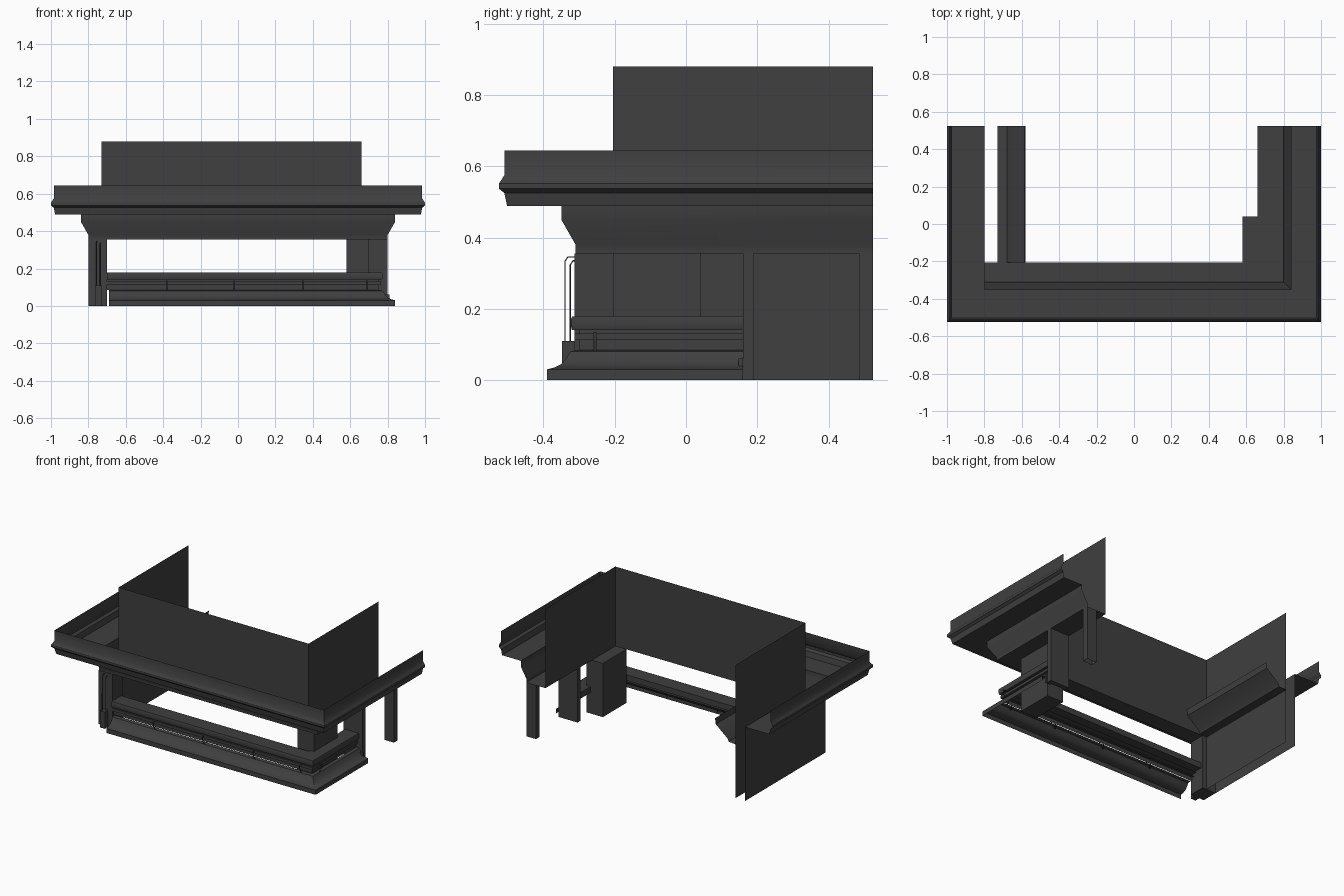
import bpy, bmesh

if "Cube" in bpy.data.objects:
    bpy.data.objects.remove(bpy.data.objects["Cube"])

DARK = bpy.data.materials.new("charcoal")
DARK.diffuse_color = (0.05, 0.05, 0.05, 1)
DARK.use_nodes = True
DARK.node_tree.nodes["Principled BSDF"].inputs["Base Color"].default_value = DARK.diffuse_color
BACK = 0.525


def finish(name, bm):
    bmesh.ops.remove_doubles(bm, verts=bm.verts, dist=0.0005)
    me = bpy.data.meshes.new(name)
    bm.to_mesh(me)
    bm.free()
    ob = bpy.data.objects.new(name, me)
    bpy.context.collection.objects.link(ob)
    me.materials.append(DARK)
    bpy.ops.object.select_all(action='DESELECT')
    ob.select_set(True)
    bpy.context.view_layer.objects.active = ob
    bpy.ops.object.shade_smooth_by_angle(angle=0.6)
    return ob


def loft(name, rows, caps=False):
    """Skin a grid of faces over rows of points."""
    bm = bmesh.new()
    grid = [[bm.verts.new(p) for p in r] for r in rows]
    for a, b in zip(grid, grid[1:]):
        for i in range(len(a) - 1):
            bm.faces.new((a[i], a[i + 1], b[i + 1], b[i]))
    if caps:
        bm.faces.new([r[0] for r in grid])
        bm.faces.new([r[-1] for r in grid][::-1])
    return finish(name, bm)


def sweep(name, profile, xl, xr, yf, yend=BACK, left=False, caps=False):
    """Mitred moulding; profile = (outward offset, height)."""
    rows = []
    for d, z in profile:
        lx = xl - d if left else xl
        row = [(lx, yf - d, z), (xr + d, yf - d, z), (xr + d, yend, z)]
        if left:
            row.insert(0, (lx, yend, z))
        rows.append(row)
    return loft(name, rows, caps)


def box(name, x0, x1, y0, y1, z0, z1):
    bm = bmesh.new()
    bmesh.ops.create_cube(bm, size=1)
    for v in bm.verts:
        v.co = ((x0 + x1) / 2 + v.co.x * (x1 - x0),
                (y0 + y1) / 2 + v.co.y * (y1 - y0),
                (z0 + z1) / 2 + v.co.z * (z1 - z0))
    return finish(name, bm)


# upper wall on three sides, left side reaching the ground
loft("upper_wall", [[(-.73, -.205, z), (.66, -.205, z), (.66, BACK, z)] for z in (.355, .88)])
loft("left_inner_wall", [[(-.73, -.205, z), (-.73, BACK, z)] for z in (0, .88)])
loft("left_outer_wall", [[(-.80, -.31, z), (-.80, BACK, z)] for z in (0, .49)])

# cornice fascia, open at the top
sweep("cornice_fascia",
      [(-.008, .488), (0, .525), (.006, .53), (.015, .537), (.015, .552), (.008, .562),
       (0, .575), (0, .645)], -.985, .985, -.51, left=True)

# flat soffit behind the fascia
loft("soffit_front_right", [[(-.80, -.31, .488), (-.80, -.35, .488), (.84, -.35, .488), (.84, BACK, .488)],
                            [(-.977, -.502, .488), (-.80, -.502, .488), (.977, -.502, .488), (.977, BACK, .488)]])
loft("soffit_left", [[(x, y, .488), (x, BACK, .488)] for x, y in ((-.80, -.31), (-.977, -.502))])

# bed moulding under the cornice: front and right, with mitred left end
bed = [(-.205, .66, -.73, .355), (-.31, .80, -.80, .355), (-.31, .80, -.80, .38),
       (-.35, .84, -.84, .45), (-.35, .84, -.84, .488)]
loft("bed_moulding", [[(l, y, z), (r, y, z), (r, BACK, z)] for y, r, l, z in bed])

# left bed moulding turned to the inside of the wall
loft("left_bed_moulding", [[(x, -.205, z), (x, BACK, z)] for x, z in
                           ((-.73, .355), (-.68, .36), (-.67, .38), (-.585, .45), (-.58, .488))])

# counter: slab, rail below and flared base
slab = [(-.10, .14), (0, .14), (.003, .15), (.003, .17), (0, .178), (-.10, .178), (-.10, .14)]
sweep("counter_slab", slab, -.70, .77, -.32, .16, caps=True)
sweep("counter_rail", [(-.05, .13), (0, .13), (0, .112), (-.03, .112)], -.70, .765, -.313, .16)
sweep("counter_apron", [(-.02, .14), (-.02, .085)], -.70, .77, -.32, .16)
sweep("counter_base", [(-.02, .085), (0, .08), (.012, .06), (.025, .045), (.045, .035),
                       (.065, .03), (.065, 0)], -.69, .775, -.325, .16)


# small triangular brackets below the counter
def bracket(name, x, y, dx, dy, tx, ty):
    rows = []
    for s in (-.004, .004):
        rows.append([(x + dx * d + tx * s, y + dy * d + ty * s, z)
                     for d, z in ((-.02, .135), (.022, .135), (.018, .11), (-.01, .06), (-.02, .06), (-.02, .135))])
    loft(name, rows)


for i, bx in enumerate((-.38, -.02, .35, .69)):
    bracket(f"front_bracket_{i}", bx, -.322, 0, -1, 1, 0)
bracket("side_bracket", .772, -.255, 1, 0, 0, 1)

# corner pillar, its plinth and the thin bowed bars in front
box("corner_pillar", -.80, -.70, -.313, -.205, 0, .355)
box("pillar_plinth", -.765, -.73, -.348, -.313, 0, .11)
for i, (bx, d, top) in enumerate(((-.756, .027, .345), (-.738, .012, .335))):
    cu = bpy.data.curves.new("bowed_bar", 'CURVE')
    cu.dimensions = '3D'
    cu.bevel_depth = .002
    cu.bevel_resolution = 1
    pts = [(-.313 - d, .11), (-.313 - d, top - .012), (-.313 - d + .008, top), (-.313, top)]
    sp = cu.splines.new('POLY')
    sp.points.add(len(pts) - 1)
    for p, (y, z) in zip(sp.points, pts):
        p.co = (bx, y, z, 1)
    ob = bpy.data.objects.new(f"bowed_bar_{i}", cu)
    cu.materials.append(DARK)
    bpy.context.collection.objects.link(ob)

# right side: box pillar, door jamb, end post
box("box_pillar", .58, .70, -.205, .04, 0, .355)
box("door_jamb", .66, .80, .16, .19, 0, .355)
box("jamb_plinth", .77, .81, .148, .16, 0, .06)
loft("end_post", [[(.73, .485, z), (.80, .485, z), (.80, BACK, z), (.73, BACK, z), (.73, .485, z)]
                  for z in (0, .355)])
